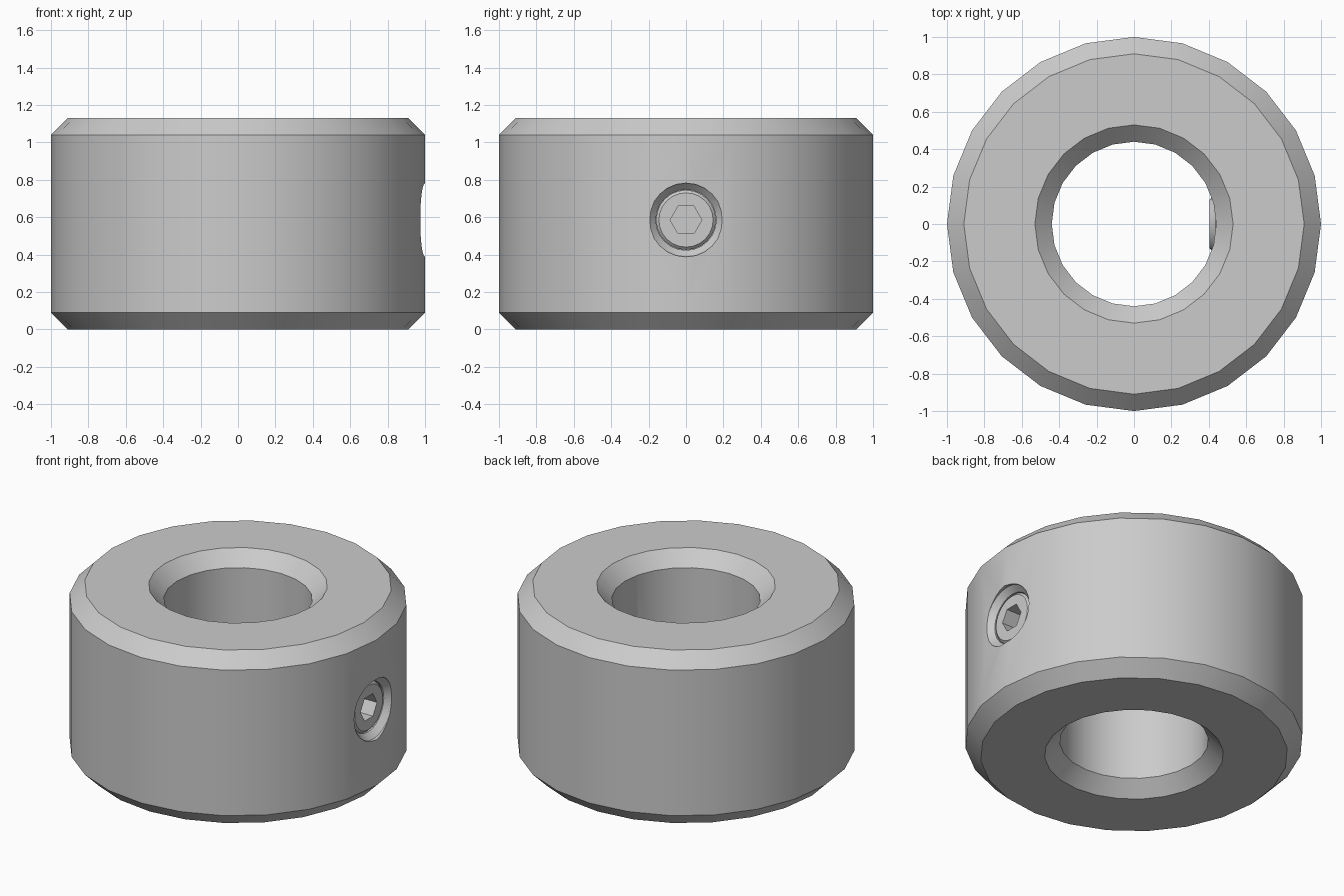
import bpy
import math
from mathutils import Matrix

cube = bpy.data.objects.get("Cube")
if cube:
    bpy.data.objects.remove(cube, do_unlink=True)

SCREW_Z = 0.585
TO_X = Matrix.Translation((0, 0, SCREW_Z)) @ Matrix.Rotation(math.pi / 2, 4, "Y")

steel = bpy.data.materials.new("grey steel")
steel.use_nodes = True
GREY = (0.6, 0.6, 0.6, 1)
steel.diffuse_color = GREY
steel.node_tree.nodes["Principled BSDF"].inputs["Base Color"].default_value = GREY


def lathe(name, profile, sides=24, closed=False, matrix=None):
    """Turn (radius, height) points round z; open profiles get flat end caps."""
    verts = [(r * math.cos(a), r * math.sin(a), h)
             for r, h in profile
             for a in (2 * math.pi * i / sides for i in range(sides))]
    rows = len(profile)
    faces = []
    for j in range(rows if closed else rows - 1):
        k = (j + 1) % rows
        for i in range(sides):
            n = (i + 1) % sides
            faces.append((j * sides + i, j * sides + n, k * sides + n, k * sides + i))
    if not closed:
        faces.append(tuple(reversed(range(sides))))
        faces.append(tuple(range((rows - 1) * sides, rows * sides)))
    mesh = bpy.data.meshes.new(name)
    mesh.from_pydata(verts, [], faces)
    if matrix:
        mesh.transform(matrix)
    mesh.materials.append(steel)
    obj = bpy.data.objects.new(name, mesh)
    bpy.context.collection.objects.link(obj)
    return obj


def cut(obj, cutter):
    """Subtract the cutter, then discard it."""
    cutter.hide_render = True
    mod = obj.modifiers.new("cut", "BOOLEAN")
    mod.operation = "DIFFERENCE"
    mod.solver = "EXACT"
    mod.object = cutter
    select(obj)
    bpy.ops.object.modifier_apply(modifier=mod.name)
    bpy.data.objects.remove(cutter, do_unlink=True)


def select(obj):
    bpy.ops.object.select_all(action="DESELECT")
    obj.select_set(True)
    bpy.context.view_layer.objects.active = obj


# Ring with chamfered rims and bore
collar = lathe("collar_ring", [
    (0.53, 0), (0.91, 0), (1, 0.09), (1, 1.04),
    (0.91, 1.13), (0.53, 1.13), (0.44, 1.04), (0.44, 0.09)], closed=True)

# Countersunk screw hole on the left side
cut(collar, lathe("hole_cutter", [
    (0.162, 0.2), (0.162, 0.94), (0.197, 0.978), (0.197, 1.2)], matrix=TO_X))

# Set screw with chamfered ends and hex socket
screw = lathe("set_screw", [
    (0.13, 0.405), (0.16, 0.435), (0.16, 0.93), (0.145, 0.945)], matrix=TO_X)
cut(screw, lathe("socket_cutter", [(0.085, 0.84), (0.085, 1.1)], sides=6,
                 matrix=TO_X @ Matrix.Rotation(math.pi / 2, 4, "Z")))

for part in (collar, screw):
    select(part)
    bpy.ops.object.shade_smooth_by_angle(angle=math.radians(30))
